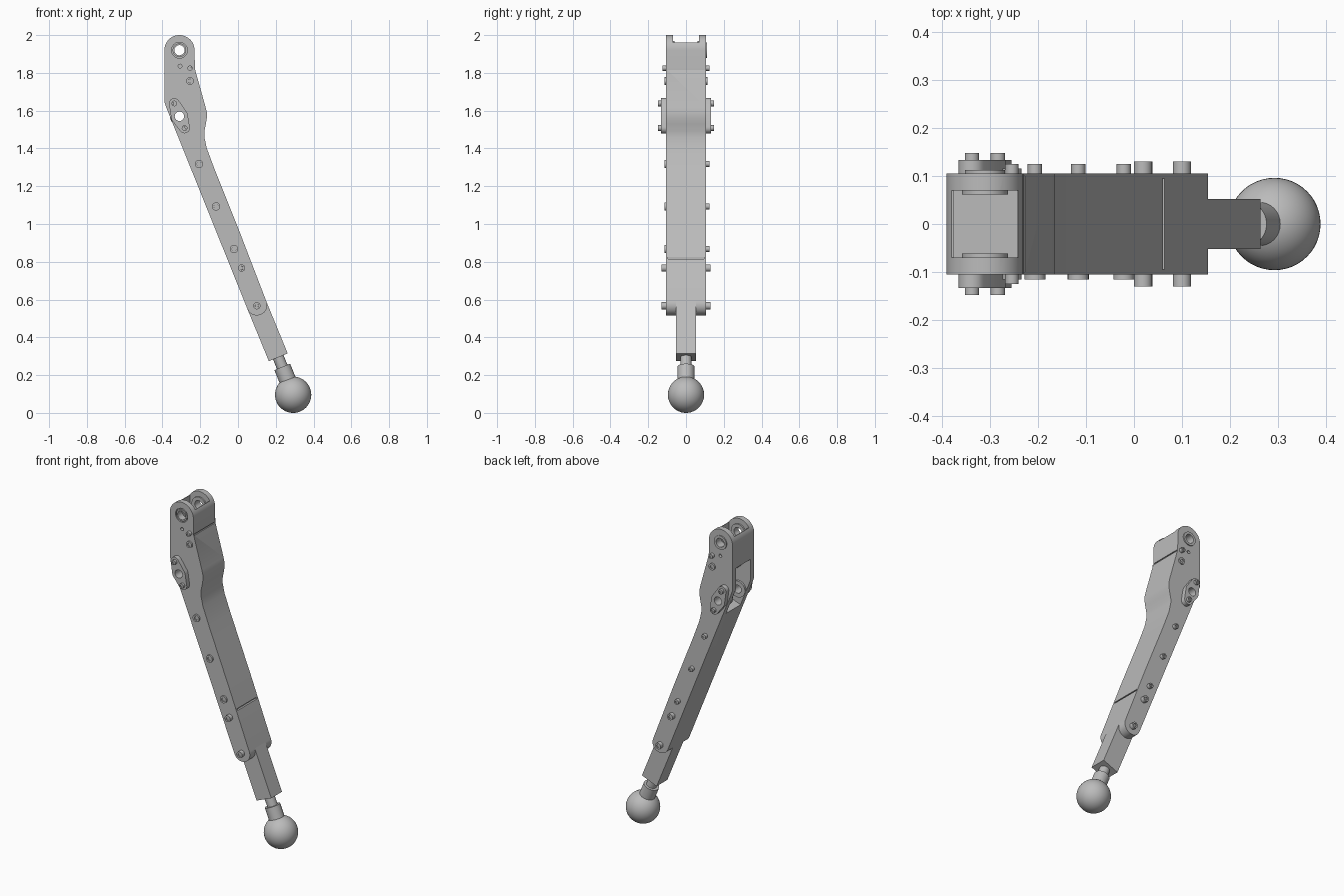
import bpy, bmesh, math
from mathutils import Vector, Matrix

if "Cube" in bpy.data.objects:
    bpy.data.objects.remove(bpy.data.objects["Cube"])

steel = bpy.data.materials.new("light_grey_metal")
steel.use_nodes = True
GREY = (0.5, 0.5, 0.5, 1)
steel.diffuse_color = GREY
steel.node_tree.nodes["Principled BSDF"].inputs["Base Color"].default_value = GREY


def finish(name, bm):
    bmesh.ops.recalc_face_normals(bm, faces=bm.faces)
    me = bpy.data.meshes.new(name)
    bm.to_mesh(me)
    bm.free()
    me.materials.append(steel)
    ob = bpy.data.objects.new(name, me)
    bpy.context.collection.objects.link(ob)
    return ob


def arc(cx, cz, r, a0, a1, n=24):
    """Points on an arc in the xz plane, angles in degrees."""
    out = []
    for i in range(n + 1):
        a = math.radians(a0 + (a1 - a0) * i / n)
        out.append((cx + r * math.cos(a), cz + r * math.sin(a)))
    return out


def prism(name, pts, y0, y1):
    """Extrude an xz outline along y."""
    bm = bmesh.new()
    f = bm.faces.new([bm.verts.new((x, y0, z)) for x, z in pts])
    ext = bmesh.ops.extrude_face_region(bm, geom=[f])
    vs = [v for v in ext["geom"] if isinstance(v, bmesh.types.BMVert)]
    bmesh.ops.translate(bm, verts=vs, vec=(0, y1 - y0, 0))
    return finish(name, bm)


def disc(name, x, z, r, y0, y1, n=32):
    return prism(name, arc(x, z, r, 0, 360 - 360 / n, n - 1), y0, y1)


def ring(name, x, z, r_out, r_in, y0, y1, n=32):
    """Tube along y made from a lathed rectangle."""
    bm = bmesh.new()
    loops = []
    for r, y in ((r_out, y0), (r_out, y1), (r_in, y1), (r_in, y0)):
        loops.append([bm.verts.new((px, y, pz)) for px, pz in arc(x, z, r, 0, 360 - 360 / n, n - 1)])
    for k in range(4):
        a, b = loops[k], loops[(k + 1) % 4]
        for i in range(n):
            j = (i + 1) % n
            bm.faces.new((a[i], a[j], b[j], b[i]))
    return finish(name, bm)


def carve(ob, cutters):
    """Subtract cutters, bake the result and drop the cutters."""
    for c in cutters:
        c.hide_render = True
        m = ob.modifiers.new("cut", 'BOOLEAN')
        m.operation, m.solver, m.object = 'DIFFERENCE', 'EXACT', c
    deps = bpy.context.evaluated_depsgraph_get()
    deps.update()
    me = bpy.data.meshes.new_from_object(ob.evaluated_get(deps))
    ob.modifiers.clear()
    ob.data = me
    for c in cutters:
        bpy.data.objects.remove(c)


def rect(x0, z0, x1, z1):
    return [(x0, z0), (x1, z0), (x1, z1), (x0, z1)]


parts = []
W = 0.105                                   # half width of the main limb
INNER = 0.07                                # inside face of the side cheeks
PIVOT = (-0.31, 1.92)
JOINT = (-0.31, 1.57)
END = Vector((0.1, 0, 0.57))
AXIS = Vector((0.38, 0, -0.925)).normalized()

# Main limb: bent outline with round ends
outline = arc(*PIVOT, 0.08, 180, 0)
outline += [(-0.228, 1.82), (-0.172, 1.62), (-0.165, 1.59), (-0.165, 1.56), (-0.17, 1.53),
            (-0.178, 1.49), (-0.178, 1.46), (-0.165, 1.40), (-0.122, 1.285), (-0.06, 1.13), (0.01, 0.955)]
outline += arc(END.x, END.z, 0.054, 22, -158)
outline += [(-0.381, 1.62), (-0.388, 1.64), (-0.39, 1.66)]
limb = prism("main_limb", outline, -W, W)

recess = [(-0.5, 1.77), (-0.386, 1.77), (-0.25, 1.65), (-0.25, 1.5), (-0.33, 1.47), (-0.5, 1.47)]
cutters = [
    prism("crown_cut", rect(-0.5, 1.96, -0.1, 2.1), -INNER, INNER),
    prism("crown_pocket", rect(-0.375, 1.84, -0.243, 2.05), -INNER, INNER),
    prism("rear_recess", recess, -INNER, INNER),
    disc("pivot_bore", *PIVOT, 0.027, -0.3, 0.3),
    disc("pivot_counterbore", *PIVOT, 0.042, -0.2, -W + 0.012),
    disc("joint_bore", *JOINT, 0.025, -0.3, 0.3),
    disc("pin_hole", -0.307, 1.836, 0.01, -0.2, -W + 0.02, 16),
    disc("pin_hole_rear", -0.307, 1.836, 0.01, W - 0.02, 0.2, 16),
    prism("upper_seam", rect(-0.234, 1.816, -0.2, 1.824), -0.1, 0.1),
    prism("lower_seam", rect(0.052, 0.816, 0.1, 0.826), -0.095, 0.095),
]
carve(limb, cutters)
parts.append(limb)

# Pivot bushings
parts.append(ring("pivot_bushing_front", *PIVOT, 0.036, 0.027, -W, -W + 0.014))
parts.append(ring("pivot_bushing_back", *PIVOT, 0.042, 0.027, W - 0.002, W + 0.007))

for s, side in ((-1, "front"), (1, "back")):
    def span(a, b):
        return sorted((s * a, s * b))

    # Inner collars at both bores
    parts.append(ring("pivot_collar_" + side, *PIVOT, 0.048, 0.027, *span(0.061, INNER + 0.001)))
    parts.append(ring("joint_collar_" + side, *JOINT, 0.05, 0.025, *span(0.058, INNER + 0.001)))

    # Joint flange: hull around the bore and two bolt ears
    ears = [(-0.337, 1.638), (-0.283, 1.508)]
    bm = bmesh.new()
    for (x, z), r in zip(ears + [JOINT], (0.028, 0.028, 0.045)):
        for px, pz in arc(x, z, r, 0, 345, 23):
            for y in span(W - 0.002, 0.133):
                bm.verts.new((px, y, pz))
    hull = bmesh.ops.convex_hull(bm, input=bm.verts)
    loose = [v for v in bm.verts if not v.link_faces]
    bmesh.ops.delete(bm, geom=loose, context='VERTS')
    bmesh.ops.dissolve_limit(bm, angle_limit=0.01, verts=bm.verts, edges=bm.edges)
    flange = finish("joint_flange_" + side, bm)
    carve(flange, [disc("flange_bore", *JOINT, 0.025, -0.3, 0.3)])
    parts.append(flange)

    # Socket bolts: position, radius, outer reach
    flat = (0.022, 0.115) if s < 0 else (0.015, 0.125)
    bolts = [(p, 0.015, 0.148) for p in ears]
    bolts += [((-0.254, 1.825), 0.014, 0.125), ((-0.254, 1.757), 0.02, 0.115)]
    bolts += [(p, *flat) for p in ((-0.206, 1.318), (-0.116, 1.093), (-0.021, 0.868))]
    bolts += [(p, 0.019, 0.13) for p in ((0.019, 0.767), (0.1, 0.567))]
    for i, ((x, z), r, reach) in enumerate(bolts):
        tag = f"bolt_{side}_{i + 1}"
        parts.append(ring(tag, x, z, r, r * 0.5, *span(W - 0.003, reach), n=20))
        parts.append(disc(tag + "_socket", x, z, r * 0.52, *span(W - 0.003, reach - 0.006), n=6))

# Lower bar sliding out of the limb
side_dir = Vector((-AXIS.z, 0, AXIS.x))
foot = END + AXIS * 0.298
corners = [END + side_dir * 0.054, foot + side_dir * 0.054, foot - side_dir * 0.054, END - side_dir * 0.054]
parts.append(prism("lower_bar", [(c.x, c.z) for c in corners], -0.052, 0.052))


def rod(name, t0, t1, r):
    """Cylinder along the limb axis, measured from the bar's foot."""
    bm = bmesh.new()
    turn = AXIS.to_track_quat('Z', 'Y').to_matrix().to_4x4()
    mat = Matrix.Translation(foot + AXIS * (t0 + t1) / 2) @ turn
    bmesh.ops.create_cone(bm, cap_ends=True, segments=32, radius1=r, radius2=r, depth=t1 - t0, matrix=mat)
    parts.append(finish(name, bm))


# Ankle rod, collar and ball foot
rod("ankle_rod", -0.01, 0.1, 0.03)
rod("ankle_collar", 0.055, 0.16, 0.045)
bm = bmesh.new()
bmesh.ops.create_uvsphere(bm, u_segments=48, v_segments=24, radius=0.096,
                          matrix=Matrix.Translation((0.292, 0, 0.096)))
parts.append(finish("ball_foot", bm))

# Smooth shading with sharp edges
bpy.ops.object.select_all(action='DESELECT')
for ob in parts:
    ob.select_set(True)
bpy.context.view_layer.objects.active = limb
bpy.ops.object.shade_smooth_by_angle(angle=math.radians(30))
